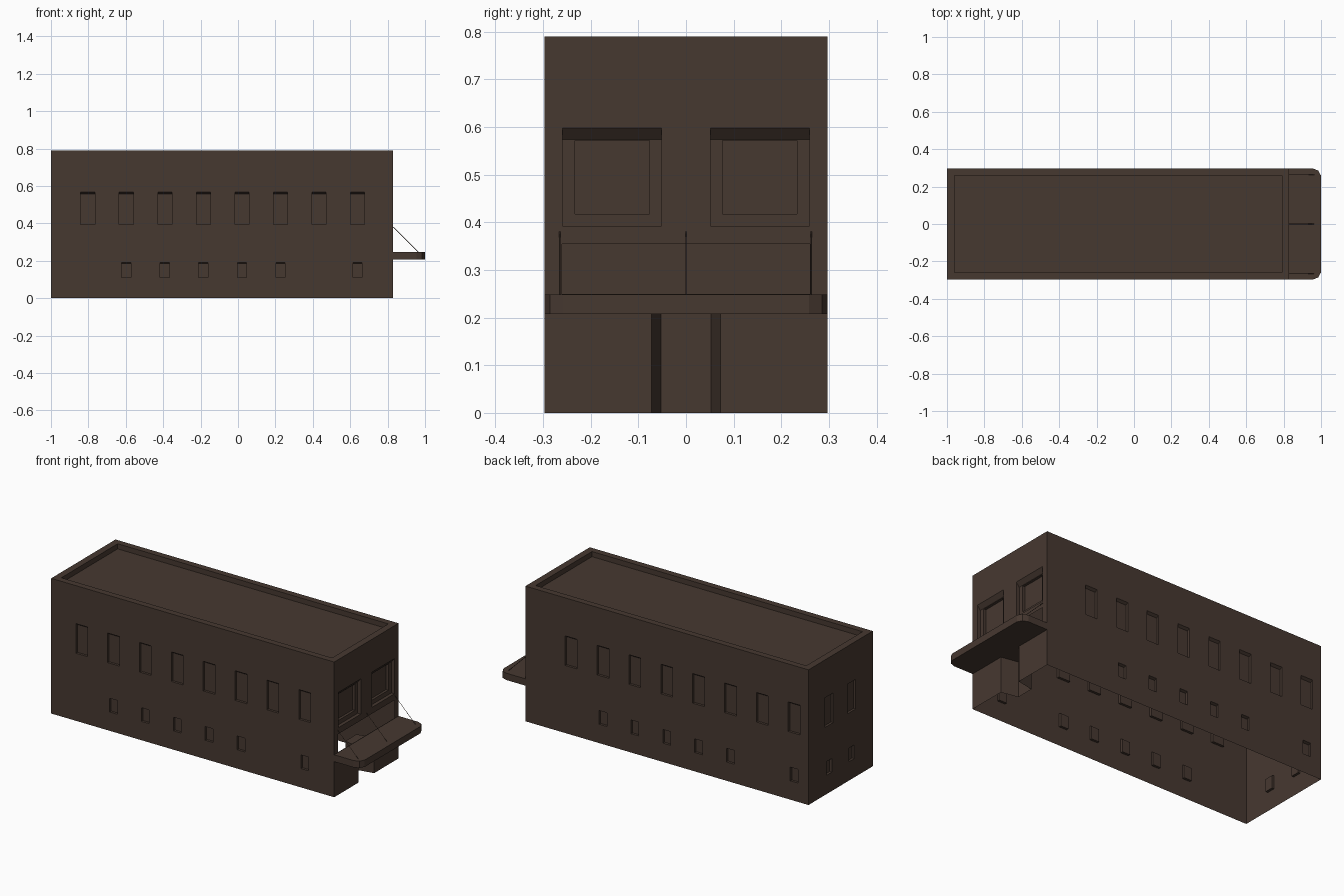
import bpy, bmesh, math
from mathutils import Vector

if "Cube" in bpy.data.objects:
    bpy.data.objects.remove(bpy.data.objects["Cube"])

X0, X1, Y, H = -1.0, 0.83, 0.297, 0.79

brown = bpy.data.materials.new("dark brown")
brown.diffuse_color = (0.062, 0.040, 0.030, 1)
brown.use_nodes = True
brown.node_tree.nodes["Principled BSDF"].inputs["Base Color"].default_value = brown.diffuse_color


def finish(bm, name):
    bmesh.ops.remove_doubles(bm, verts=bm.verts, dist=1e-5)
    mesh = bpy.data.meshes.new(name)
    bm.to_mesh(mesh)
    bm.free()
    mesh.materials.append(brown)
    obj = bpy.data.objects.new(name, mesh)
    bpy.context.collection.objects.link(obj)
    return obj


def face(bm, pts, facing):
    """Add a face turned towards the given direction."""
    f = bm.faces.new([bm.verts.new(p) for p in pts])
    f.normal_update()
    if f.normal.dot(Vector(facing)) < 0:
        f.normal_flip()


def hole(u0, u1, v0, v1, depth=0.0, drop=0.0, taper=0.0, holes=(), sill=True):
    return dict(r=(u0, u1, v0, v1), depth=depth, drop=drop, taper=taper, holes=holes, sill=sill)


def panel(bm, at, rect, d, holes):
    """Flat wall at depth d with recesses; a hole without depth stays open."""
    u0, u1, v0, v1 = rect
    us = sorted({u0, u1, *(u for h in holes for u in h["r"][:2])})
    vs = sorted({v0, v1, *(v for h in holes for v in h["r"][2:])})
    out = Vector(at(0, 0, 0)) - Vector(at(0, 0, 1))
    for a, b in zip(us, us[1:]):
        for c, e in zip(vs, vs[1:]):
            mu, mv = (a + b) / 2, (c + e) / 2
            if any(h["r"][0] < mu < h["r"][1] and h["r"][2] < mv < h["r"][3] for h in holes):
                continue
            face(bm, [at(a, c, d), at(b, c, d), at(b, e, d), at(a, e, d)], out)
    for h in holes:
        if not h["depth"]:
            continue
        a, b, c, e = h["r"]
        t, k = h["taper"], d + h["depth"]
        inner = (a + t, b - t, c, e - h["drop"])
        outer_ring = [at(a, c, d), at(b, c, d), at(b, e, d), at(a, e, d)]
        i0, i1, j0, j1 = inner
        inner_ring = [at(i0, j0, k), at(i1, j0, k), at(i1, j1, k), at(i0, j1, k)]
        mid = Vector(at((a + b) / 2, (c + e) / 2, d))
        for i in range(0 if h["sill"] else 1, 4):
            j = (i + 1) % 4
            q = [outer_ring[i], outer_ring[j], inner_ring[j], inner_ring[i]]
            face(bm, q, mid - (Vector(q[0]) + Vector(q[1])) / 2)
        panel(bm, at, inner, k, h["holes"])


def upper(c, w=0.076):
    return hole(c - w / 2, c + w / 2, 0.395, 0.568, 0.014, 0.010)


def lower(c, w=0.05):
    return hole(c - w / 2, c + w / 2, 0.11, 0.19, 0.014, 0.006)


def long_side(first, step):
    cs = [first + step * i for i in range(8)]
    return [upper(c) for c in cs] + [lower(cs[i]) for i in (1, 2, 3, 4, 5, 7)]


# Long walls with two rows of windows
bm = bmesh.new()
panel(bm, lambda u, v, d: (u, -Y + d, v), (X0, X1, 0, H), 0, long_side(-0.803, 0.206))
finish(bm, "front_wall")
bm = bmesh.new()
panel(bm, lambda u, v, d: (u, Y - d, v), (X0, X1, 0, H), 0, long_side(0.535, -0.206))
finish(bm, "back_wall")

# Plain end wall with four windows
bm = bmesh.new()
panel(bm, lambda u, v, d: (X0 + d, u, v), (-Y, Y, 0, H), 0,
      [f(c) for c in (-0.10, 0.107) for f in (upper, lower)])
finish(bm, "left_end_wall")

# Entrance end wall: stepped windows, open strip over the canopy, door alcove
bm = bmesh.new()
end_holes = [hole(s - 0.104, s + 0.104, 0.392, 0.598, 0.02, 0.024,
                  holes=[hole(s - 0.078, s + 0.078, 0.418, 0.572, 0.015)])
             for s in (-0.155, 0.155)]
end_holes += [hole(-0.26, 0.26, 0.25, 0.355),
              hole(-0.072, 0.072, 0, 0.208, 0.1, 0, 0.02, sill=False)]
panel(bm, lambda u, v, d: (X1 - d, u, v), (-Y, Y, 0, H), 0, end_holes)
finish(bm, "entrance_wall")

# Sunken roof behind a parapet
bm = bmesh.new()
panel(bm, lambda u, v, d: (u, v, H - d), (X0, X1, -Y, Y), 0,
      [hole(X0 + 0.04, X1 - 0.04, -Y + 0.037, Y - 0.037, 0.03)])
finish(bm, "roof")

# Canopy slab with eased corners
bm = bmesh.new()
half = [(X1, Y), (0.955, Y), (0.985, 0.286), (1.0, 0.258)]
outline = half + [(x, -y) for x, y in reversed(half)]
base = bm.faces.new([bm.verts.new((x, y, 0.208)) for x, y in outline])
ext = bmesh.ops.extrude_face_region(bm, geom=[base], use_keep_orig=True)
bmesh.ops.translate(bm, vec=(0, 0, 0.04),
                    verts=[g for g in ext["geom"] if isinstance(g, bmesh.types.BMVert)])
bmesh.ops.recalc_face_normals(bm, faces=bm.faces)
finish(bm, "canopy")

# Thin stay rods holding the canopy
for i, y in enumerate((-0.265, 0.0, 0.263)):
    a, b = Vector((X1, y, 0.38)), Vector((0.965, y, 0.246))
    bm = bmesh.new()
    bmesh.ops.create_cone(bm, cap_ends=True, segments=4, radius1=0.0015, radius2=0.0015,
                          depth=(b - a).length)
    rod = finish(bm, f"canopy_rod_{i + 1}")
    rod.location = (a + b) / 2
    rod.rotation_euler = (b - a).to_track_quat('Z', 'Y').to_euler()
